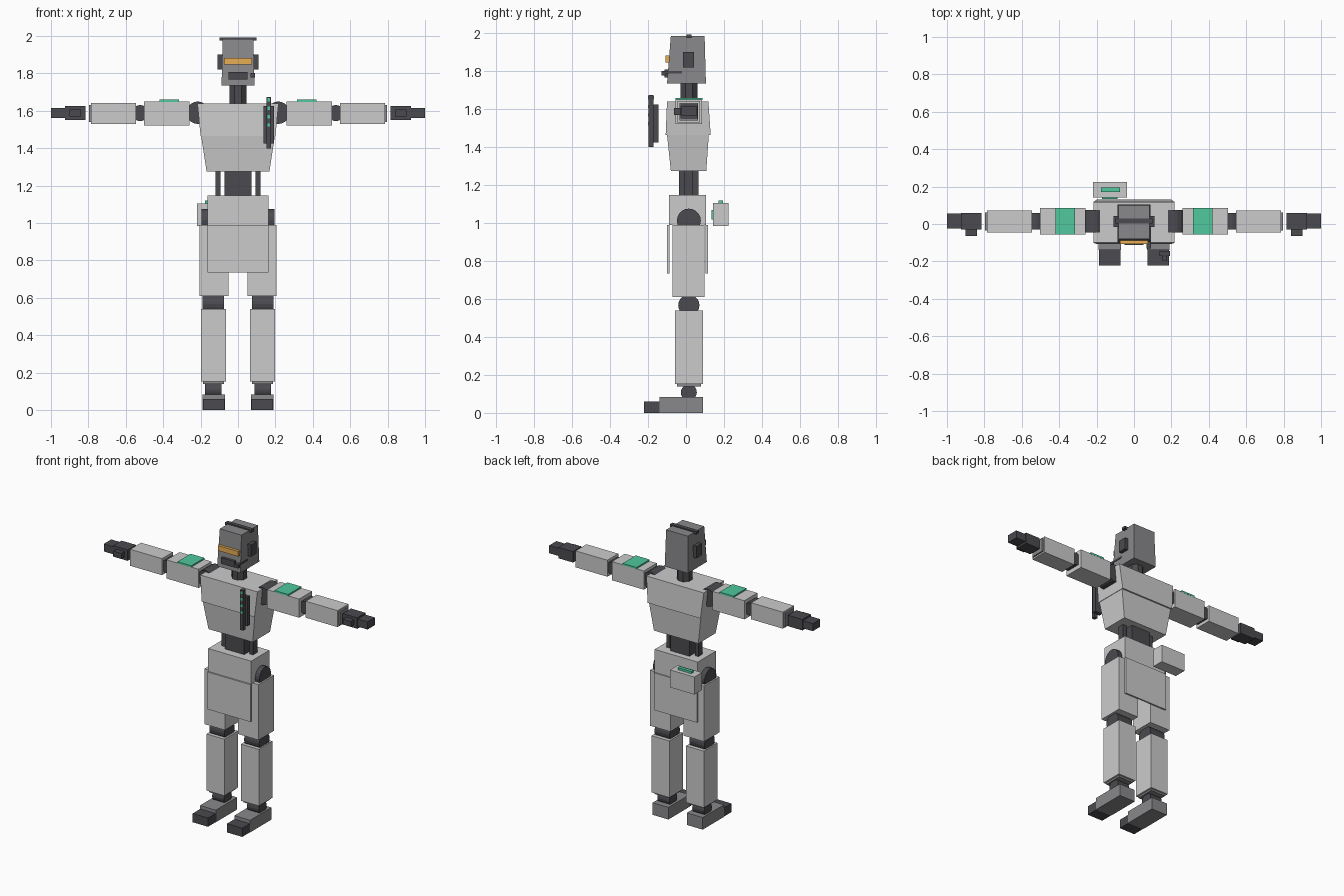
import bpy, bmesh, math
from mathutils import Matrix, Vector

if "Cube" in bpy.data.objects:
    bpy.data.objects.remove(bpy.data.objects["Cube"])

CY = 0.015  # body centre line in depth


def make_mat(name, col):
    m = bpy.data.materials.new(name)
    m.diffuse_color = (*col, 1)
    m.use_nodes = True
    m.node_tree.nodes["Principled BSDF"].inputs["Base Color"].default_value = m.diffuse_color
    return m


DARK = make_mat("dark_grey", (0.07, 0.07, 0.08))
MID = make_mat("mid_grey", (0.25, 0.25, 0.26))
GREEN = make_mat("green", (0.08, 0.58, 0.34))
AMBER = make_mat("amber", (0.80, 0.42, 0.09))


def finish(name, bm, mat, mirrored):
    for side in ((1, -1) if mirrored else (1,)):
        b = bm.copy()
        if side < 0:
            bmesh.ops.scale(b, vec=(-1, 1, 1), verts=b.verts)
        bmesh.ops.recalc_face_normals(b, faces=b.faces)
        full = name if not mirrored else name + ("_left" if side > 0 else "_right")
        me = bpy.data.meshes.new(full)
        b.to_mesh(me)
        b.free()
        if mat:
            me.materials.append(mat)
        bpy.context.collection.objects.link(bpy.data.objects.new(full, me))
    bm.free()


def block(name, x, y, z, mat=None, mirrored=False, top=None):
    """Box from (min, max) ranges; top = ((x0, x1), (y0, y1)) tapers it."""
    bm = bmesh.new()
    bmesh.ops.create_cube(bm, size=1)
    for v in bm.verts:
        i, j, k = (int(c > 0) for c in v.co)
        xr, yr = top if (top and k) else (x, y)
        v.co = Vector((xr[i], yr[j], z[k]))
    finish(name, bm, mat, mirrored)


def drum(name, centre, r, length, axis, mat=DARK, mirrored=False, n=20):
    bm = bmesh.new()
    bmesh.ops.create_cone(bm, cap_ends=True, segments=n, radius1=r, radius2=r, depth=length)
    rot = {"x": Matrix.Rotation(math.pi / 2, 3, "Y"),
           "y": Matrix.Rotation(math.pi / 2, 3, "X"),
           "z": Matrix.Rotation(math.pi / n, 3, "Z")}[axis]
    bmesh.ops.rotate(bm, matrix=rot, verts=bm.verts)
    bmesh.ops.translate(bm, vec=centre, verts=bm.verts)
    finish(name, bm, mat, mirrored)


# head
block("head", (-.088, .088), (-.10, .105), (1.735, 1.985), MID,
      top=((-.082, .082), (-.08, .098)))
block("head_crest", (-.10, .10), (.003, .03), (1.975, 1.993), DARK)
block("ear_pad", (.08, .11), (-.015, .043), (1.82, 1.90), DARK, True)
block("visor", (-.076, .076), (-.107, -.08), (1.847, 1.882), AMBER)
block("mouth_grille", (-.05, .05), (-.112, -.085), (1.767, 1.808), DARK)
block("mic_boom", (.07, .09), (-.13, -.02), (1.788, 1.801), DARK)
block("mic_tip", (.066, .09), (-.13, -.105), (1.778, 1.801), DARK)
drum("neck", (0, CY, 1.69), .049, .12, "z", n=8)

# torso
block("upper_chest", (-.20, .20), (-.107, .13), (1.465, 1.64),
      top=((-.217, .217), (-.10, .118)))
block("lower_chest", (-.168, .168), (-.08, .107), (1.275, 1.465),
      top=((-.197, .197), (-.10, .12)))
block("waist", (-.072, .072), (-.036, .066), (1.14, 1.28), DARK)
block("waist_piston", (.093, .12), (-.008, .038), (1.14, 1.28), DARK, True)
block("pelvis", (-.163, .163), (-.09, .106), (.99, 1.147))
block("front_skirt", (-.163, .163), (-.10, -.088), (.735, .99))
block("back_skirt", (-.163, .163), (.104, .115), (.735, .99))

# legs
drum("hip_joint", (.165, CY, 1.013), .063, .06, "x", mirrored=True)
block("thigh", (.05, .205), (-.07, .098), (.61, .99), mirrored=True)
drum("knee_joint", (.132, CY, .567), .056, .114, "x", mirrored=True)
block("shin", (.063, .198), (-.058, .09), (.152, .54), mirrored=True)
block("shin_cuff", (.075, .186), (-.047, .078), (.14, .155), MID, True)
drum("ankle_joint", (.132, CY, .108), .042, .09, "x", mirrored=True)
block("foot", (.07, .19), (-.14, .09), (0, .083), MID, True)
block("toe", (.072, .188), (-.222, -.14), (0, .06), DARK, True)

# arms
drum("shoulder_joint", (.215, CY, 1.59), .06, .12, "y", mirrored=True)
block("upper_arm", (.26, .502), (-.055, .085), (1.522, 1.65), mirrored=True)
block("arm_band", (.315, .42), (-.056, .086), (1.648, 1.66), GREEN, True)
drum("elbow_joint", (.523, CY, 1.588), .043, .09, "y", mirrored=True)
block("forearm", (.545, .786), (-.045, .073), (1.53, 1.643), mirrored=True)
block("forearm_cuff", (.78, .796), (-.034, .062), (1.54, 1.632), MID, True)
block("palm", (.815, .925), (-.03, .06), (1.55, 1.625), DARK, True)
block("fingers", (.92, 1.0), (-.025, .055), (1.563, 1.615), DARK, True)
block("thumb", (.84, .90), (-.064, -.028), (1.57, 1.607), DARK, True)

# chest-mounted baton
block("baton_holster", (.136, .192), (-.172, -.145), (1.425, 1.625), DARK)
block("baton", (.153, .177), (-.197, -.17), (1.40, 1.675), DARK)
for i, z in enumerate((1.515, 1.56, 1.605, 1.65)):
    block(f"baton_light_{i}", (.158, .172), (-.199, -.168), (z, z + .018), GREEN)

# rear pouch
block("pouch", (-.22, -.037), (.142, .224), (.985, 1.105))
block("pouch_top_light", (-.177, -.075), (.172, .195), (1.10, 1.12), GREEN)
block("pouch_clip", (-.17, -.088), (.134, .144), (1.02, 1.07), GREEN)
